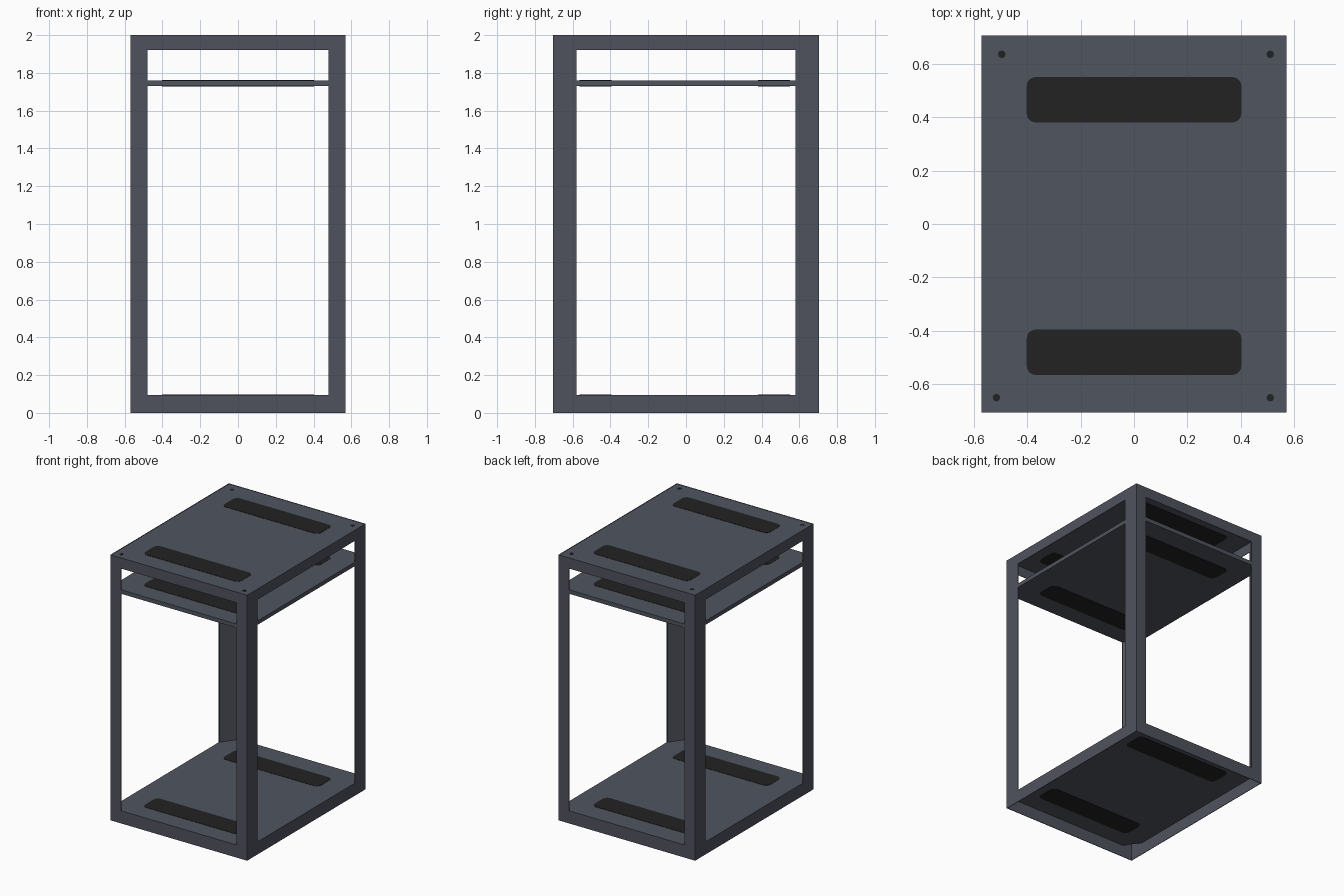
import bpy, bmesh, math

if "Cube" in bpy.data.objects:
    bpy.data.objects.remove(bpy.data.objects["Cube"])

X, Y, H = 0.57, 0.705, 2.0        # half width, half depth, height
OX, OY = 0.48, 0.58               # half sizes of the side openings
Z0, Z1 = 0.095, 1.92              # bottom and top of the openings
T = 0.004                         # sheet thickness


def material(name, rgb):
    m = bpy.data.materials.new(name)
    m.diffuse_color = (*rgb, 1)
    m.use_nodes = True
    m.node_tree.nodes["Principled BSDF"].inputs["Base Color"].default_value = m.diffuse_color
    return m


FRAME = material("frame grey", (0.080, 0.085, 0.111))
PANEL = material("panel grey", (0.080, 0.091, 0.113))
DARK = material("vent black", (0.016, 0.016, 0.016))


def finish(name, bm, mat):
    bmesh.ops.recalc_face_normals(bm, faces=bm.faces)
    me = bpy.data.meshes.new(name)
    bm.to_mesh(me)
    bm.free()
    ob = bpy.data.objects.new(name, me)
    me.materials.append(mat)
    bpy.context.collection.objects.link(ob)
    return ob


def prism(name, pts, z_low, z_high, mat):
    """Upright prism from a plan outline."""
    bm = bmesh.new()
    low = [bm.verts.new((x, y, z_low)) for x, y in pts]
    high = [bm.verts.new((x, y, z_high)) for x, y in pts]
    bm.faces.new(low)
    bm.faces.new(high)
    n = len(pts)
    for i in range(n):
        j = (i + 1) % n
        bm.faces.new((low[i], low[j], high[j], high[i]))
    return finish(name, bm, mat)


def wall(name, half, opening, place):
    """Thin rectangular wall with a large opening; place maps (u, z, depth) to 3D."""
    bm = bmesh.new()
    outer = [(-half, 0), (half, 0), (half, H), (-half, H)]
    inner = [(-opening, Z0), (opening, Z0), (opening, Z1), (-opening, Z1)]
    o, i, ob, ib = [[bm.verts.new(place(u, z, d)) for u, z in ring]
                    for d in (0, T) for ring in (outer, inner)]
    for a in range(4):
        b = (a + 1) % 4
        for p, q in ((o, i), (ob, ib), (o, ob), (i, ib)):
            bm.faces.new((p[a], p[b], q[b], q[a]))
    return finish(name, bm, FRAME)


# Four outer walls
for s, nm in ((-1, "front"), (1, "back")):
    wall(nm + "_frame", X, OX, lambda u, z, d: (u, s * (Y - d), z))
for s, nm in ((-1, "left"), (1, "right")):
    wall(nm + "_frame", Y, OY, lambda u, z, d: (s * (X - d), u, z))

# Diagonal inner faces of the hollow corner posts
for sx in (-1, 1):
    for sy in (-1, 1):
        prism("corner_post_inner",
              [(sx * OX, sy * Y), (sx * X, sy * OY),
               (sx * X, sy * (OY + T)), (sx * (OX + T), sy * Y)],
              Z0 - T, H - T, FRAME)

# Floor and shelf with cut corners, full top panel
cut = [(-OX, -Y), (OX, -Y), (X, -OY), (X, OY), (OX, Y), (-OX, Y), (-X, OY), (-X, -OY)]
full = [(-X, -Y), (X, -Y), (X, Y), (-X, Y)]
levels = (("floor", cut, Z0 - T, Z0), ("shelf", cut, 1.73, 1.76), ("top", full, H - 0.006, H - 0.002))


def rounded(cx, cy, hx, hy, r):
    pts = []
    for k, (sx, sy) in enumerate(((1, 1), (-1, 1), (-1, -1), (1, -1))):
        for a in range(6):
            t = math.radians(90 * k + 18 * a)
            pts.append((cx + sx * (hx - r) + r * math.cos(t),
                        cy + sy * (hy - r) + r * math.sin(t)))
    return pts


for nm, outline, lo, hi in levels:
    prism(nm + "_panel", outline, lo, hi, PANEL)
    # Two dark rounded vents, visible from both sides
    for cy in (-0.48, 0.465):
        prism(nm + "_vent", rounded(0, cy, 0.402, 0.085, 0.035), lo - 0.002, hi + 0.002, DARK)

# Small corner screws on the top
for x, y in ((-0.495, 0.635), (0.51, 0.635), (-0.515, -0.65), (0.51, -0.65)):
    prism("top_screw", [(x + 0.014 * math.cos(a * math.pi / 6), y + 0.014 * math.sin(a * math.pi / 6))
                        for a in range(12)], H - 0.003, H, DARK)
